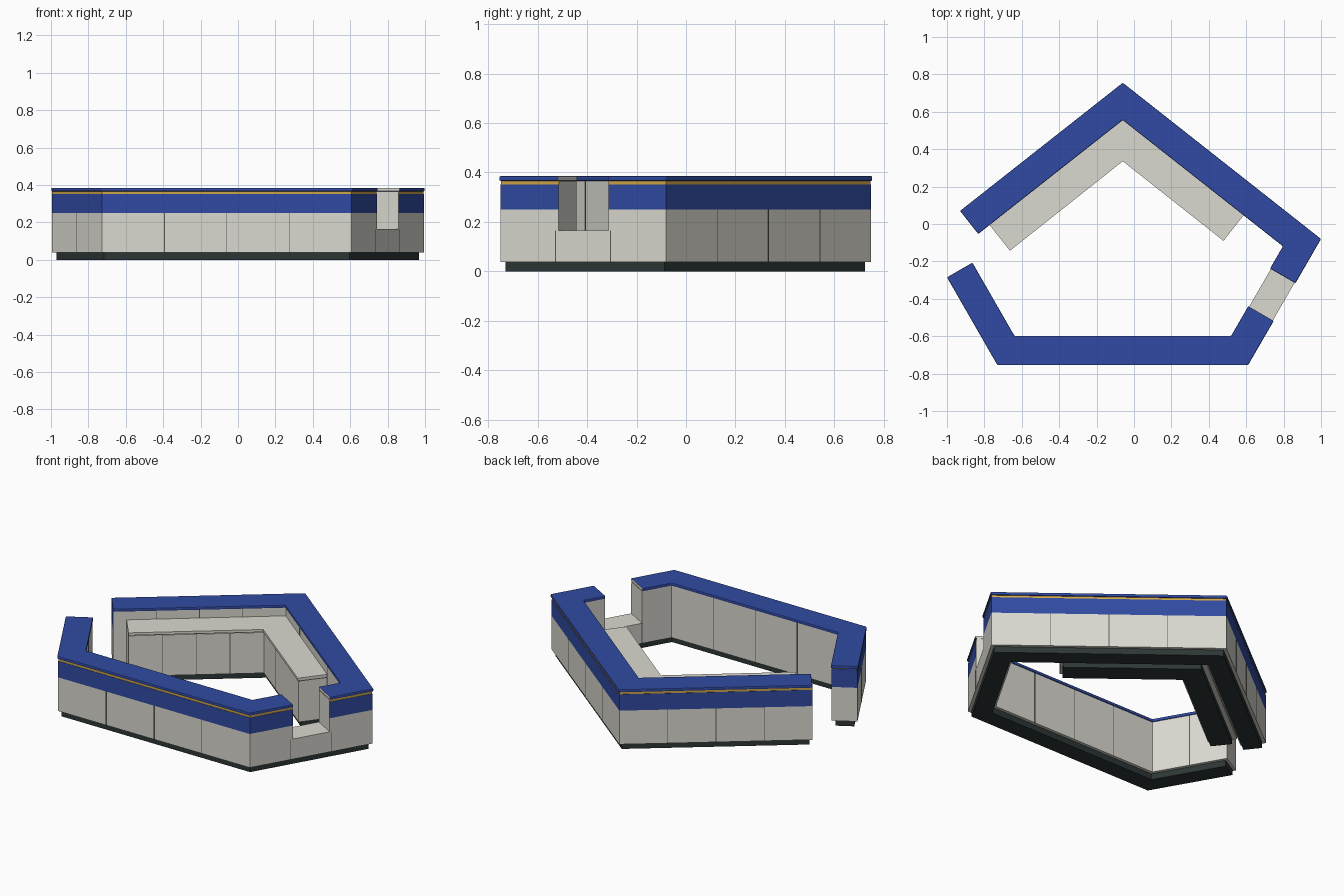
import bpy
import bmesh
from mathutils import Vector

cube = bpy.data.objects.get("Cube")
if cube:
    bpy.data.objects.remove(cube, do_unlink=True)


def material(name, rgb):
    m = bpy.data.materials.new(name)
    m.use_nodes = True
    m.diffuse_color = (*rgb, 1)
    m.node_tree.nodes["Principled BSDF"].inputs["Base Color"].default_value = (*rgb, 1)
    return m


CREAM, BLUE, GOLD, DARK, SEAM = range(5)
MATS = [material("cream panel", (0.70, 0.69, 0.63)),
        material("royal blue", (0.030, 0.068, 0.36)),
        material("gold trim", (0.62, 0.38, 0.06)),
        material("dark plinth", (0.026, 0.036, 0.036)),
        material("seam grey", (0.10, 0.10, 0.095))]


def offset(path, d):
    """Mitred offset of an open path, positive to its right (inward)."""
    dirs = [(b - a).normalized() for a, b in zip(path, path[1:])]
    normals = [Vector((u.y, -u.x)) for u in dirs]
    out = []
    for i, p in enumerate(path):
        n1 = normals[max(i - 1, 0)]
        n2 = normals[min(i, len(normals) - 1)]
        out.append(p + (n1 + n2) / (1 + n1.dot(n2)) * d)
    return out


def trim(path, t):
    """Shorten both ends of a path."""
    p = list(path)
    p[0] = p[0] + (p[1] - p[0]).normalized() * t
    p[-1] = p[-1] + (p[-2] - p[-1]).normalized() * t
    return p


def strip(bm, path, d0, d1, z0, z1, outer, inner=None, start=None, end=None):
    """Solid band along a path, with a colour for each side."""
    inner, start, end = [outer if c is None else c for c in (inner, start, end)]
    rings = []
    for a, b in zip(offset(path, d0), offset(path, d1)):
        rings.append([bm.verts.new((p.x, p.y, z))
                      for p, z in ((a, z0), (a, z1), (b, z1), (b, z0))])
    for r, s in zip(rings, rings[1:]):
        for k, colour in enumerate((outer, outer, inner, inner)):
            j = (k + 1) % 4
            bm.faces.new((r[k], r[j], s[j], s[k])).material_index = colour
    bm.faces.new(rings[0]).material_index = start
    bm.faces.new(rings[-1]).material_index = end


def finish(name, bm, bevel=0):
    bmesh.ops.recalc_face_normals(bm, faces=bm.faces)
    mesh = bpy.data.meshes.new(name)
    bm.to_mesh(mesh)
    bm.free()
    for m in MATS:
        mesh.materials.append(m)
    ob = bpy.data.objects.new(name, mesh)
    bpy.context.collection.objects.link(ob)
    if bevel:
        mod = ob.modifiers.new("soft edge", "BEVEL")
        mod.width, mod.segments, mod.limit_method = bevel, 2, "ANGLE"
    return ob


def part(name, path, *args, bevel=0, **ends):
    bm = bmesh.new()
    strip(bm, path, *args, **ends)
    return finish(name, bm, bevel)


def add_seams(bm, path, counts, tops, corners=True):
    """Thin upright joint plates dividing each wall into equal panels."""
    for a, b, n, top in zip(path, path[1:], counts, tops):
        u = (b - a).normalized() * 0.002
        for k in range(1, n):
            p = a.lerp(b, k / n)
            strip(bm, [p - u, p + u], -0.0012, 0.0012, Z_PLINTH, top, SEAM)


# Outline of the counter, running clockwise from one side of the entrance
OUTLINE = [Vector(p) for p in ((-0.93, 0.07), (-0.06, 0.755), (1.0, -0.08),
                               (0.61, -0.755), (-0.73, -0.755), (-1.0, -0.285))]
WIDTH, LIP = 0.157, 0.005
Z_PLINTH, Z_HATCH, Z_BAND, Z_GOLD, Z_CAP, Z_TOP = 0.038, 0.165, 0.25, 0.352, 0.366, 0.385

# Hatch opening in the right wall splits the upper layers in two
hatch_a = OUTLINE[2].lerp(OUTLINE[3], 0.351)
hatch_b = OUTLINE[2].lerp(OUTLINE[3], 0.649)
RUNS = {"back": (OUTLINE[:3] + [hatch_a], "end"),
        "front": ([hatch_b] + OUTLINE[3:], "start")}

# Plinth and lower wall run all the way round
part("counter_plinth", trim(OUTLINE, 0.015), 0.024, WIDTH - 0.024, 0, Z_PLINTH, DARK)
part("lower_wall", OUTLINE, LIP, WIDTH - LIP, Z_PLINTH, Z_HATCH, CREAM)

# Upper wall, blue fascia, gold line and worktop on either side of the hatch
for side, (path, jamb) in RUNS.items():
    entrance = "start" if jamb == "end" else "end"
    ends = {jamb: CREAM, entrance: BLUE}
    part(side + "_upper_wall", path, LIP, WIDTH - LIP, Z_HATCH, Z_BAND, CREAM)
    part(side + "_fascia", path, LIP, WIDTH - LIP, Z_BAND, Z_GOLD, BLUE, CREAM, **ends)
    part(side + "_gold_line", path, LIP + 0.002, WIDTH - LIP, Z_GOLD, Z_CAP,
         GOLD, CREAM, **ends)
    part(side + "_worktop", path, 0, WIDTH, Z_CAP, Z_TOP, BLUE, BLUE,
         bevel=0.005, **{jamb: CREAM})

# Back shelf against the inside of the two rear walls
SHELF = [Vector(p) for p in ((-0.77, -0.008), (-0.06, 0.555), (0.585, 0.045))]
DEPTH, Z_SHELF = 0.172, 0.315
part("shelf_plinth", trim(SHELF, 0.015), 0.024, DEPTH - 0.024, 0, Z_PLINTH, DARK)
part("shelf_cabinet", SHELF, -0.004, DEPTH - 0.006, Z_PLINTH, Z_SHELF - 0.022, CREAM)
part("shelf_shadow_gap", SHELF, 0, DEPTH - 0.010, Z_SHELF - 0.022, Z_SHELF - 0.016, SEAM)
part("shelf_top", SHELF, -0.004, DEPTH, Z_SHELF - 0.016, Z_SHELF, CREAM)

# Panel joints outside, inside and on the shelf front
joints = bmesh.new()
panels = (4, 4, 3, 4, 2)
add_seams(joints, offset(OUTLINE, LIP), panels, [Z_BAND, Z_BAND, Z_HATCH, Z_BAND, Z_BAND])
add_seams(joints, offset(OUTLINE, WIDTH - LIP), panels,
          [Z_CAP, Z_CAP, Z_HATCH, Z_CAP, Z_CAP])
add_seams(joints, offset(SHELF, DEPTH - 0.006), (4, 3), [Z_SHELF - 0.022] * 2)
finish("panel_joints", joints)
